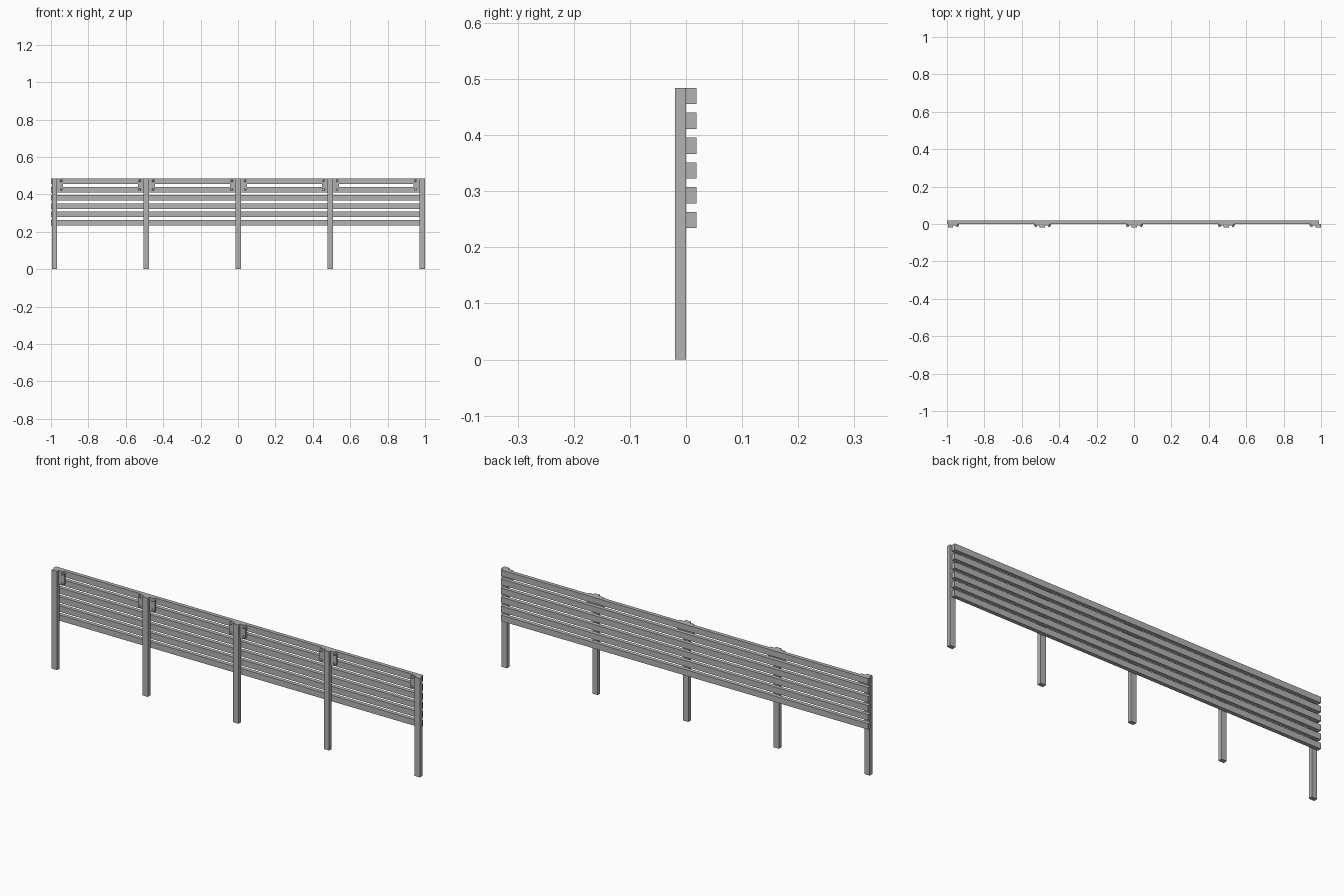
import bpy, bmesh, math
from mathutils import Matrix

cube = bpy.data.objects.get("Cube")
if cube:
    bpy.data.objects.remove(cube, do_unlink=True)

GREY = (0.45, 0.45, 0.45, 1)
mat = bpy.data.materials.new("plain grey")
mat.use_nodes = True
mat.diffuse_color = GREY
mat.node_tree.nodes["Principled BSDF"].inputs["Base Color"].default_value = GREY


def finish(name, bm):
    bmesh.ops.recalc_face_normals(bm, faces=bm.faces)
    mesh = bpy.data.meshes.new(name)
    bm.to_mesh(mesh)
    bm.free()
    mesh.materials.append(mat)
    obj = bpy.data.objects.new(name, mesh)
    bpy.context.collection.objects.link(obj)
    return obj


def box(name, x0, x1, y0, y1, z0, z1):
    bm = bmesh.new()
    bmesh.ops.create_cube(bm, size=1)
    for v in bm.verts:
        v.co = ((x0, x1)[v.co.x > 0], (y0, y1)[v.co.y > 0], (z0, z1)[v.co.z > 0])
    return finish(name, bm)


def bracket_plate(name, x_in, side):
    """Flat plate beside a post, with clipped outer corners."""
    w, c, z0, z1 = 0.031, 0.008, 0.415, TOP
    outline = [(0, z0), (w - c, z0), (w, z0 + c), (w, z1 - c), (w - c, z1), (0, z1)]
    bm = bmesh.new()
    face = bm.faces.new([bm.verts.new((x_in + side * x, 0, z)) for x, z in outline])
    ext = bmesh.ops.extrude_face_region(bm, geom=[face])
    for v in ext["geom"]:
        if isinstance(v, bmesh.types.BMVert):
            v.co.y = -0.008
    return finish(name, bm)


def bolt(name, x, z):
    bm = bmesh.new()
    bmesh.ops.create_cone(bm, cap_ends=True, segments=12, radius1=0.007, radius2=0.005,
                          depth=0.008,
                          matrix=Matrix.Translation((x, -0.011, z)) @ Matrix.Rotation(math.pi / 2, 4, "X"))
    return finish(name, bm)


TOP = 0.484
HALF = 0.0145

# Horizontal slats on the back
for i in range(6):
    z1 = TOP - i * 0.0442
    box(f"slat_{i + 1}", -1.0, 0.99, 0, 0.019, z1 - 0.029, z1)

# Posts with bolted brackets
for i in range(5):
    x = -0.981 + i * 0.4915
    box(f"post_{i + 1}", x - HALF, x + HALF, -0.02, 0, 0, TOP)
    for side, label in ((-1, "right"), (1, "left")):
        if (i == 0 and side < 0) or (i == 4 and side > 0):
            continue
        bracket_plate(f"bracket_{label}_{i + 1}", x + side * HALF, side)
        for z, level in ((0.473, "upper"), (0.426, "lower")):
            bolt(f"bolt_{label}_{level}_{i + 1}", x + side * 0.036, z)
